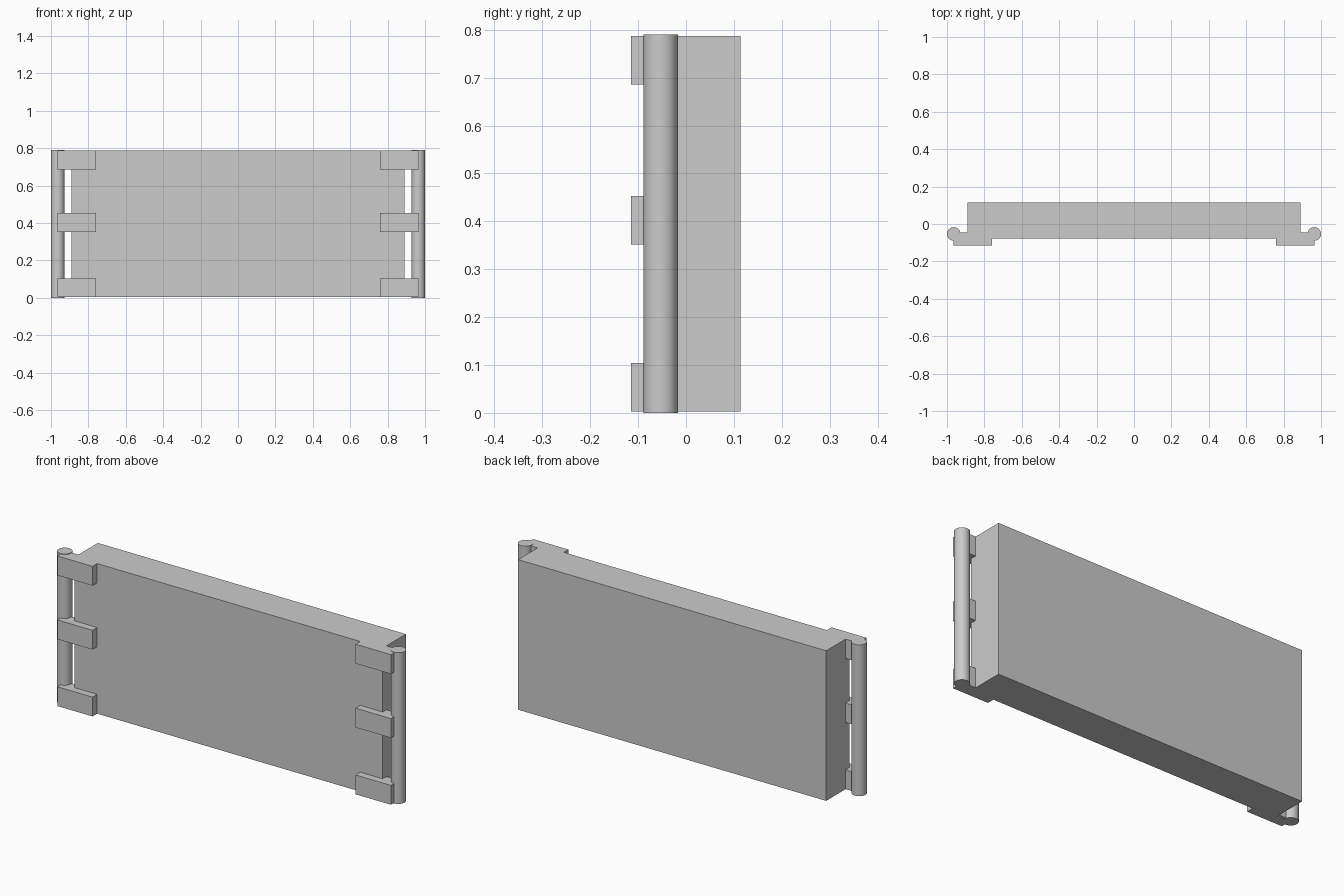
import bpy
import bmesh
from mathutils import Matrix, Vector

cube = bpy.data.objects.get("Cube")
if cube:
    bpy.data.objects.remove(cube, do_unlink=True)

grey = bpy.data.materials.new("plain_grey")
grey.use_nodes = True
colour = (0.6, 0.6, 0.6, 1)
grey.diffuse_color = colour
grey.node_tree.nodes["Principled BSDF"].inputs["Base Color"].default_value = colour


def add_object(name, bm):
    mesh = bpy.data.meshes.new(name)
    bm.to_mesh(mesh)
    bm.free()
    mesh.materials.append(grey)
    obj = bpy.data.objects.new(name, mesh)
    bpy.context.collection.objects.link(obj)
    return obj


def add_box(name, low, high):
    low, high = Vector(low), Vector(high)
    bm = bmesh.new()
    place = Matrix.Translation((low + high) / 2) @ Matrix.Diagonal((*(high - low), 1))
    bmesh.ops.create_cube(bm, size=1, matrix=place)
    return add_object(name, bm)


def add_rod(name, x, y, radius, height):
    bm = bmesh.new()
    bmesh.ops.create_cone(bm, cap_ends=True, segments=48, radius1=radius, radius2=radius,
                          depth=height, matrix=Matrix.Translation((x, y, height / 2)))
    for face in bm.faces:
        face.smooth = abs(face.normal.z) < 0.5
    for edge in bm.edges:
        edge.smooth = all(face.smooth for face in edge.link_faces)
    return add_object(name, bm)


# Main slab
add_box("panel", (-0.89, -0.077, 0.003), (0.89, 0.114, 0.787))

# Side rods, each held by three brackets
rod_x, rod_y, rod_radius = 0.964, -0.053, 0.036
for side, sign in (("left", 1), ("right", -1)):
    add_rod(side + "_rod", sign * rod_x, rod_y, rod_radius, 0.79)
    xs = sorted((sign * 0.76, sign * rod_x))
    for level, z in (("lower", 0.003), ("middle", 0.352), ("upper", 0.686)):
        add_box(f"{side}_{level}_bracket", (xs[0], -0.115, z), (xs[1], -0.046, z + 0.101))
